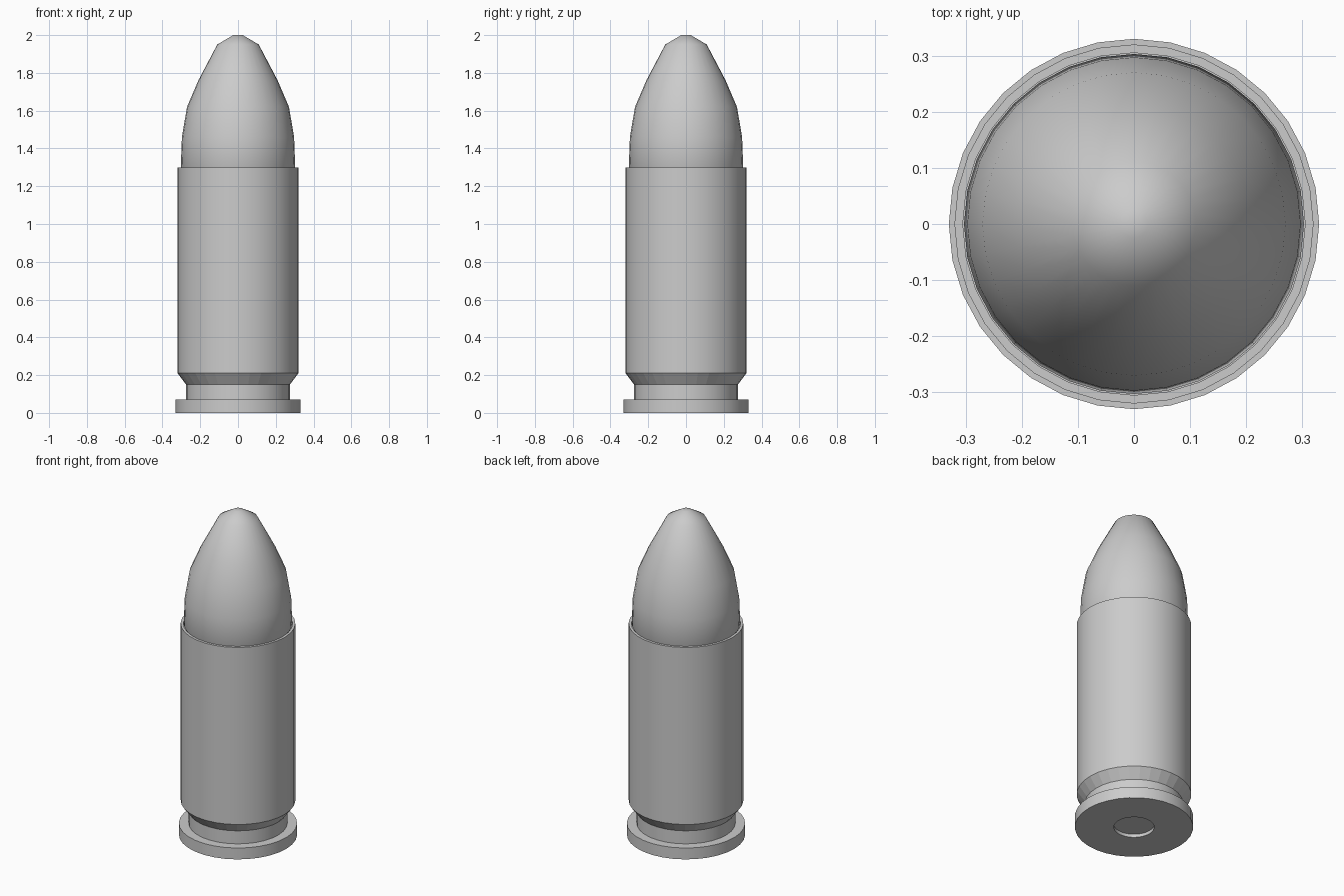
import bpy, math

if "Cube" in bpy.data.objects:
    bpy.data.objects.remove(bpy.data.objects["Cube"])

SIDES = 32


def lathe(name, profile, smooth_angle, flat_bands=()):
    """Spin an (r, z) profile around z; r = 0 makes a pole."""
    verts, rings, faces, flat = [], [], [], []
    for r, z in profile:
        n = 1 if r == 0 else SIDES
        rings.append(range(len(verts), len(verts) + n))
        for i in range(n):
            a = 2 * math.pi * i / SIDES
            verts.append((r * math.cos(a), r * math.sin(a), z))
    for band, (lo, hi) in enumerate(zip(rings, rings[1:])):
        for i in range(SIDES):
            j = (i + 1) % SIDES
            if len(lo) == 1:
                f = (lo[0], hi[j], hi[i])
            elif len(hi) == 1:
                f = (lo[i], lo[j], hi[0])
            else:
                f = (lo[i], lo[j], hi[j], hi[i])
            faces.append(f)
            flat.append(band in flat_bands)
    mesh = bpy.data.meshes.new(name)
    mesh.from_pydata(verts, [], faces)
    mesh.update()
    obj = bpy.data.objects.new(name, mesh)
    bpy.context.collection.objects.link(obj)
    bpy.ops.object.select_all(action='DESELECT')
    obj.select_set(True)
    bpy.context.view_layer.objects.active = obj
    bpy.ops.object.shade_smooth_by_angle(angle=math.radians(smooth_angle))
    for poly, is_flat in zip(mesh.polygons, flat):
        if is_flat:
            poly.use_smooth = False
    return obj


# Casing: recessed primer cup, rim, groove, faceted taper, wall and open lip
lathe("casing", [
    (0, 0.02), (0.113, 0.02), (0.113, 0),
    (0.33, 0), (0.33, 0.07), (0.275, 0.07), (0.275, 0.15),
    (0.32, 0.21), (0.32, 1.30), (0.305, 1.30), (0.305, 1.26), (0, 1.26),
], 30, flat_bands=(6,))

# Projectile: smooth ogive with a blunt tip, tucked into the lip
lathe("projectile", [
    (0, 1.27), (0.29, 1.27), (0.303, 1.30), (0.297, 1.46), (0.27, 1.62),
    (0.21, 1.76), (0.11, 1.95), (0.025, 2.0), (0, 2.0),
], 70)
